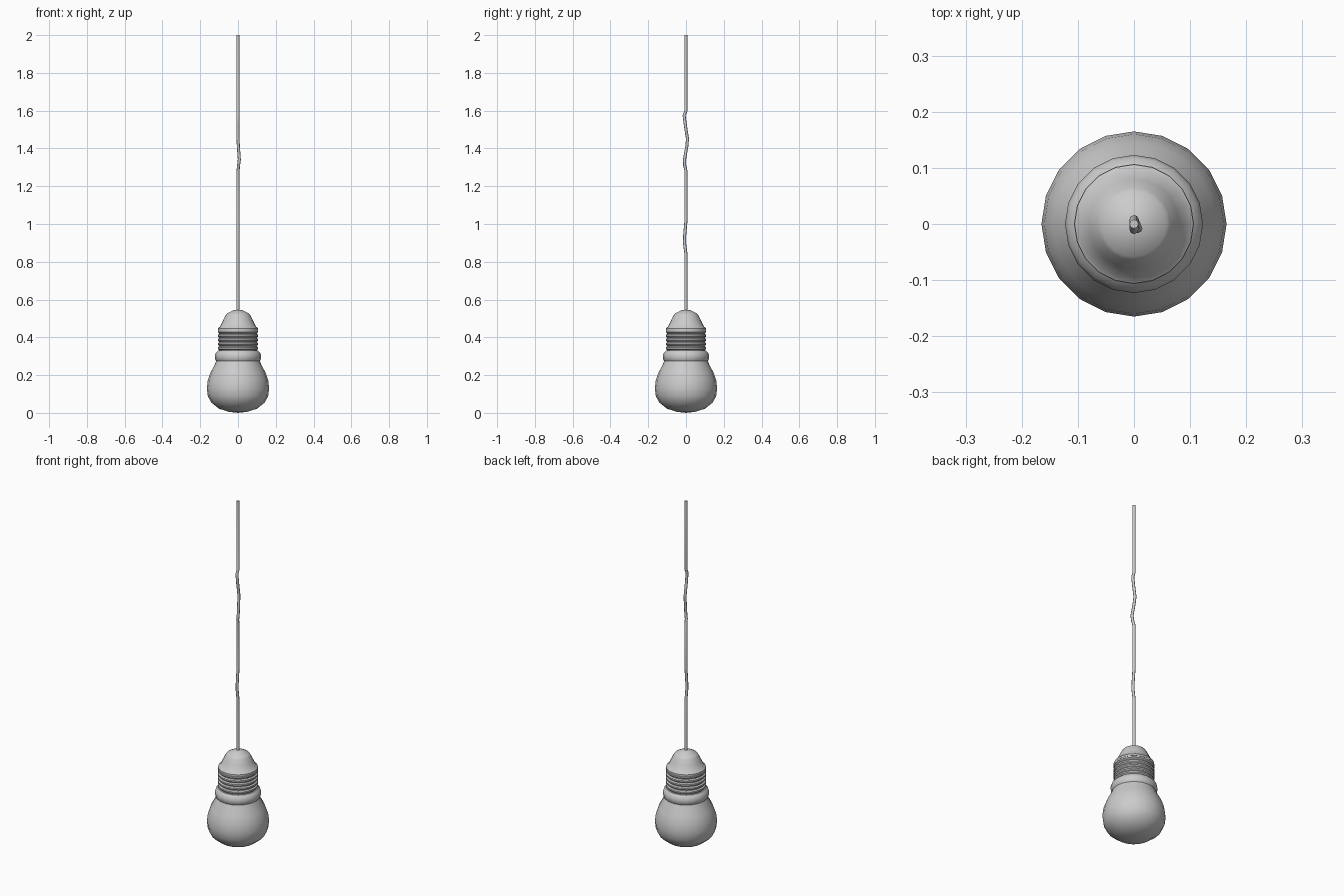
import bpy, bmesh
from math import cos, sin, tau, radians

if "Cube" in bpy.data.objects:
    bpy.data.objects.remove(bpy.data.objects["Cube"])

SIDES = 20


def lathe(name, profile):
    """Revolve (radius, height) points about z; radius 0 closes the end."""
    bm = bmesh.new()
    rings = []
    for r, z in profile:
        if r == 0:
            rings.append([bm.verts.new((0, 0, z))] * SIDES)
        else:
            rings.append([bm.verts.new((r * cos(tau * i / SIDES), r * sin(tau * i / SIDES), z))
                          for i in range(SIDES)])
    for a, b in zip(rings, rings[1:]):
        for i in range(SIDES):
            j = (i + 1) % SIDES
            bm.faces.new(list(dict.fromkeys((a[i], a[j], b[j], b[i]))))
    bmesh.ops.recalc_face_normals(bm, faces=bm.faces)
    mesh = bpy.data.meshes.new(name)
    bm.to_mesh(mesh)
    bm.free()
    ob = bpy.data.objects.new(name, mesh)
    bpy.context.collection.objects.link(ob)
    bpy.ops.object.select_all(action='DESELECT')
    ob.select_set(True)
    bpy.context.view_layer.objects.active = ob
    bpy.ops.object.shade_smooth_by_angle(angle=radians(40))
    return ob


# Glass bulb
lathe("glass_bulb", [(0, 0), (0.05, 0.006), (0.10, 0.022), (0.142, 0.055), (0.160, 0.09),
                     (0.165, 0.13), (0.160, 0.172), (0.145, 0.215), (0.126, 0.25),
                     (0.112, 0.285), (0, 0.285)])

# Collar around the neck
lathe("collar", [(0, 0.272), (0.113, 0.272), (0.120, 0.28), (0.123, 0.30), (0.118, 0.318),
                 (0.107, 0.329), (0, 0.329)])

# Ribbed screw base
ribs = []
for k in range(5):
    z = 0.333 + k * 0.022
    ribs += [(0.100, z), (0.107, z + 0.006), (0.107, z + 0.014), (0.100, z + 0.019)]
lathe("screw_base", [(0, 0.325), (0.100, 0.325)] + ribs + [(0.100, 0.445), (0, 0.445)])

# Socket cap
lathe("socket_cap", [(0, 0.437), (0.106, 0.437), (0.106, 0.448), (0.096, 0.456), (0.080, 0.488),
                     (0.065, 0.518), (0.058, 0.526), (0.025, 0.543), (0, 0.547)])

# Slightly kinked hanging cord
path = [(0, 0, 0.53), (0, 0, 0.84), (0, -0.008, 0.90), (0, -0.007, 0.94), (0, 0, 1.02),
        (0, 0, 1.28), (0.003, -0.007, 1.31), (0.007, -0.008, 1.34), (0.002, 0.004, 1.41),
        (0, 0.008, 1.45), (0, -0.003, 1.52), (0, -0.010, 1.575), (0, 0, 1.60), (0, 0, 2.0)]
curve = bpy.data.curves.new("cord", 'CURVE')
curve.dimensions = '3D'
curve.bevel_depth = 0.008
curve.bevel_resolution = 2
curve.use_fill_caps = True
spline = curve.splines.new('POLY')
spline.points.add(len(path) - 1)
for p, co in zip(spline.points, path):
    p.co = (*co, 1)
bpy.context.collection.objects.link(bpy.data.objects.new("cord", curve))
